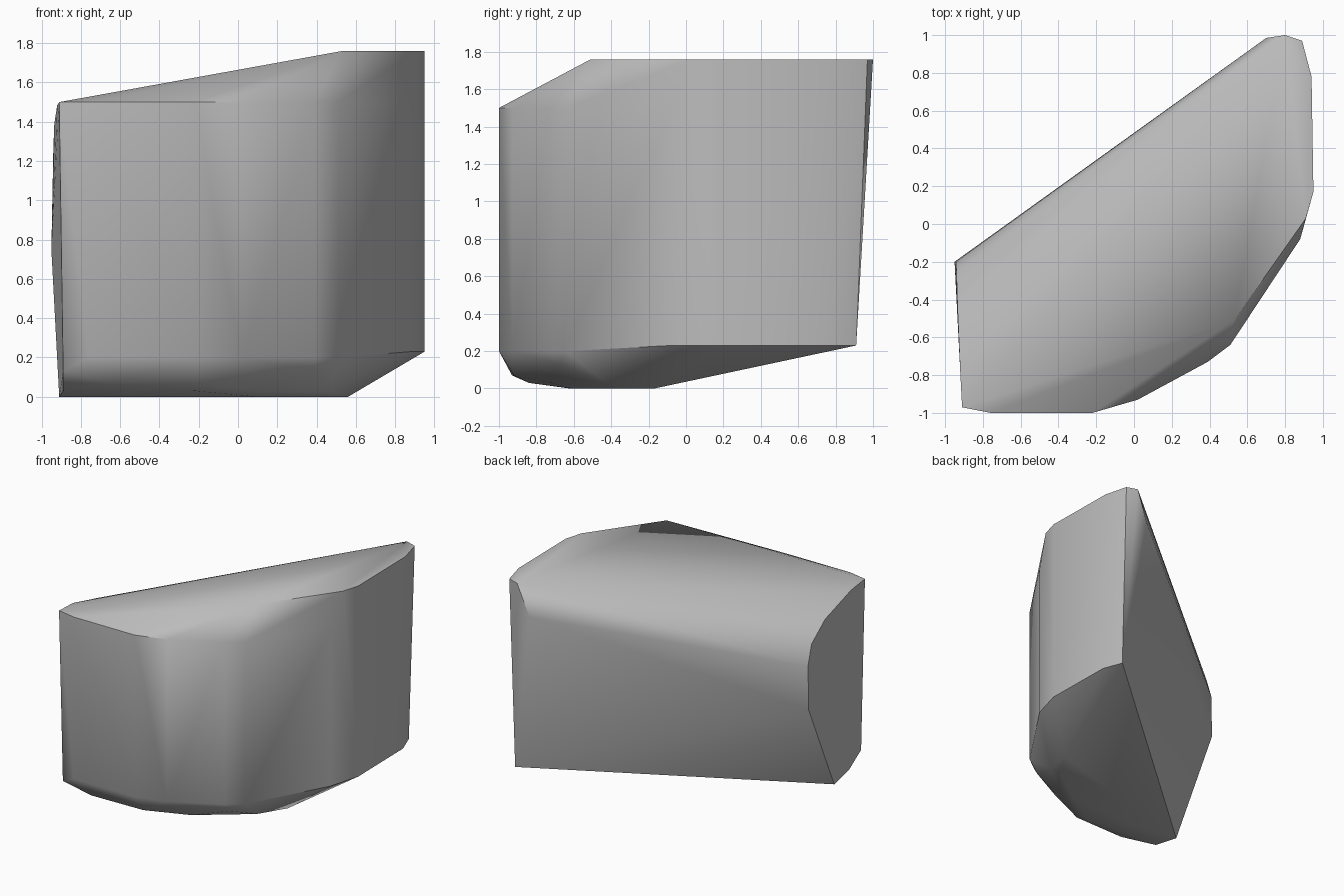
import bpy, bmesh, math

cube = bpy.data.objects.get("Cube")
if cube:
    bpy.data.objects.remove(cube, do_unlink=True)

stone = bpy.data.materials.new("stone grey")
stone.use_nodes = True
GREY = (0.5, 0.5, 0.5, 1)
stone.diffuse_color = GREY
stone.node_tree.nodes["Principled BSDF"].inputs["Base Color"].default_value = GREY


def level(z, outline):
    return [(x, y, z) for x, y in outline]


points = []
# flat top
points += level(1.76, [(.53, -.51), (.91, .03), (.95, .17), (.94, .78), (.89, .97), (.8, 1)])
# lower front shoulder
points += level(1.5, [(-.91, -.97), (-.76, -1), (-.22, -1), (.02, -.93), (.39, -.73), (.51, -.64), (.88, -.08)])
# foot of the upright front and left walls
points += level(.2, [(-.76, -1), (-.22, -1), (.02, -.93), (.39, -.73), (.51, -.64)])
points += level(.23, [(.88, -.08), (.95, .17), (.94, .75), (.88, .91)])
# rounded lower front
points += level(.13, [(-.89, -.95), (.4, -.68)])
points += level(.07, [(-.65, -.93), (-.2, -.92)])
points += level(.03, [(-.89, -.8), (-.22, -.84), (.09, -.72), (.47, -.43)])
# flat base
points += level(0, [(-.91, -.58), (-.6, -.62), (.1, -.61), (.4, -.4), (.56, -.17)])
# curved rim of the narrow end, and back corner
points += [(-.92, -.78, 1.485), (-.935, -.43, 1.39), (-.94, -.25, 1.26),
           (-.943, -.2, 1.1), (-.95, -.2, .75), (.7, .985, 1.51)]

# wrap the control points into one solid block
bm = bmesh.new()
for p in points:
    bm.verts.new(p)
result = bmesh.ops.convex_hull(bm, input=bm.verts)
loose = {v for v in result["geom_interior"] + result["geom_unused"] if isinstance(v, bmesh.types.BMVert)}
bmesh.ops.delete(bm, geom=list(loose), context="VERTS")
bmesh.ops.dissolve_limit(bm, angle_limit=math.radians(0.5), verts=bm.verts, edges=bm.edges)
bmesh.ops.recalc_face_normals(bm, faces=bm.faces)
mesh = bpy.data.meshes.new("rock_block")
bm.to_mesh(mesh)
bm.free()
mesh.materials.append(stone)

block = bpy.data.objects.new("rock_block", mesh)
bpy.context.collection.objects.link(block)
bpy.context.view_layer.objects.active = block
block.select_set(True)
bpy.ops.object.shade_smooth_by_angle(angle=math.radians(35))
